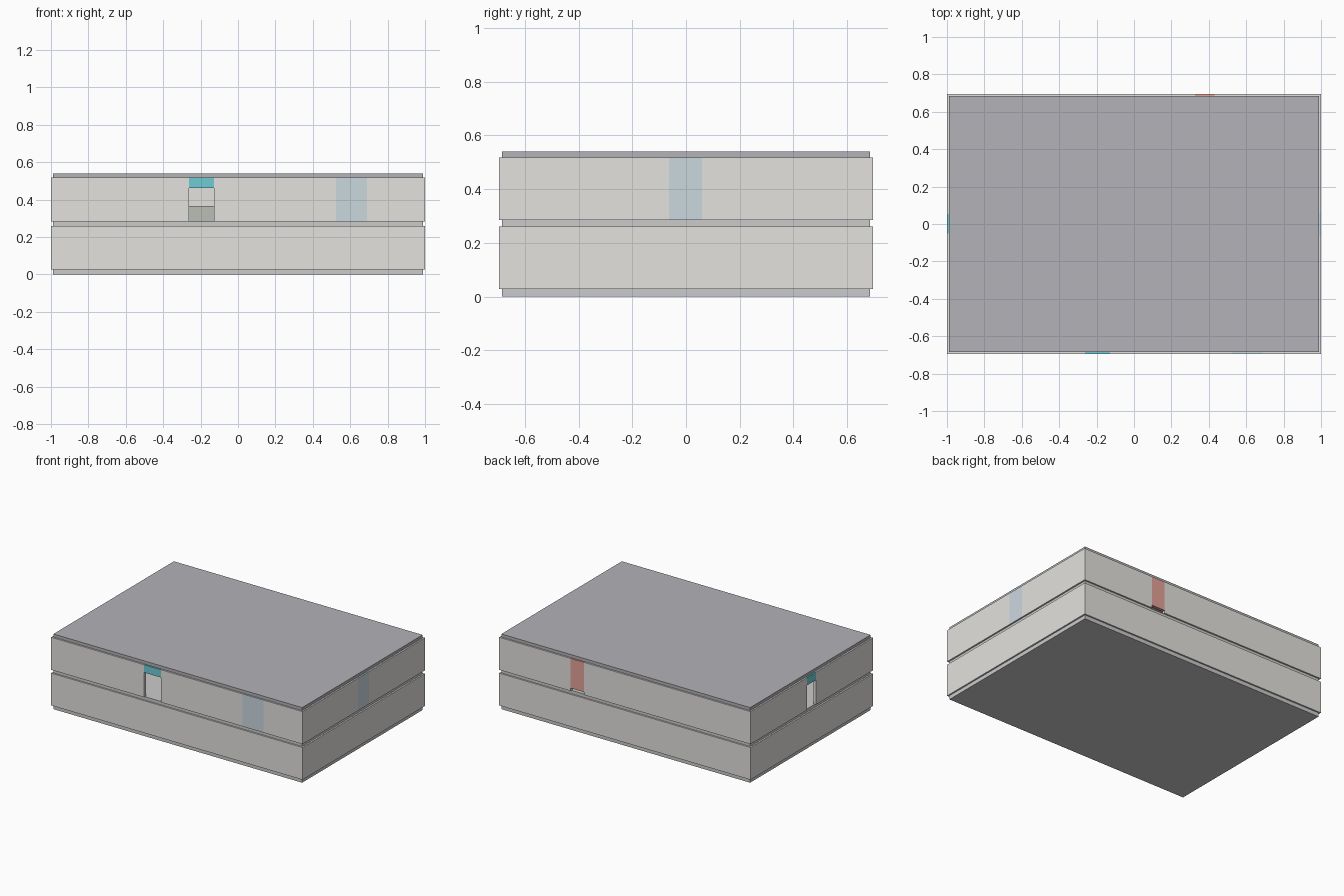
import bpy

if "Cube" in bpy.data.objects:
    bpy.data.objects.remove(bpy.data.objects["Cube"])

HX, HY, T = 1.0, 0.695, 0.022     # outer half sizes and wall thickness
Z1, Z2 = 0.284, 0.518             # upper storey floor and ceiling


def material(name, rgb):
    m = bpy.data.materials.new(name)
    m.diffuse_color = (*rgb, 1)
    m.use_nodes = True
    m.node_tree.nodes["Principled BSDF"].inputs["Base Color"].default_value = m.diffuse_color
    return m


wall_mat = material("wall_plaster", (0.77, 0.76, 0.73))
slab_mat = material("slab_concrete", (0.66, 0.65, 0.67))
roof_mat = material("roof_grey", (0.45, 0.45, 0.48))
teal = material("teal_panel", (0.16, 0.60, 0.66))
red = material("red_panel", (0.78, 0.36, 0.32))
glass = material("window_blue", (0.60, 0.69, 0.74))
counter_mat = material("counter_grey", (0.50, 0.51, 0.47))


def box(name, lo, hi, mat):
    bpy.ops.mesh.primitive_cube_add(
        size=1, location=[(a + b) / 2 for a, b in zip(lo, hi)])
    ob = bpy.context.object
    ob.name = name
    ob.scale = [b - a for a, b in zip(lo, hi)]
    bpy.ops.object.transform_apply(location=False, rotation=False, scale=True)
    ob.data.materials.append(mat)
    return ob


def side_box(name, side, a, b, z0, z1, mat):
    """Box lying in the thickness of one outer wall, from a to b along it."""
    if side in ("front", "back"):
        y = -HY if side == "front" else HY - T
        return box(name, (a, y, z0), (b, y + T, z1), mat)
    x = -HX if side == "left" else HX - T
    return box(name, (x, a, z0), (x + T, b, z1), mat)


# Floor slabs and roof, set in slightly from the walls
for name, z0, z1, mat in (("ground_slab", 0, 0.028, slab_mat),
                          ("upper_slab", 0.26, Z1, slab_mat),
                          ("roof", Z2, 0.54, roof_mat)):
    box(name, (-HX + 0.011, -HY + 0.011, z0), (HX - 0.011, HY - 0.011, z1), mat)

# Walls of both storeys; fillings are (start, end, panel bottom, material, name)
fillings = {
    "front": [(-0.262, -0.127, 0.462, teal, "front_door_panel"),
              (0.523, 0.69, Z1, glass, "front_window")],
    "back": [(0.325, 0.43, 0.304, red, "back_door_panel")],
    "left": [(-0.05, 0.053, 0.462, teal, "left_door_panel")],
    "right": [(-0.063, 0.06, Z1, glass, "right_window")],
}
for side, items in fillings.items():
    end = HX if side in ("front", "back") else HY - T
    side_box(f"lower_{side}_wall", side, -end, end, 0.028, 0.26, wall_mat)
    start = -end
    for i, (a, b, bottom, mat, name) in enumerate(items):
        side_box(f"upper_{side}_wall_{i}", side, start, a, Z1, Z2, wall_mat)
        side_box(name, side, a, b, bottom, Z2, mat)
        start = b
    side_box(f"upper_{side}_wall_end", side, start, end, Z1, Z2, wall_mat)

# Low counter glimpsed through the front doorway
box("counter", (-0.4, 0.2, Z1), (0.1, 0.3, 0.367), counter_mat)
